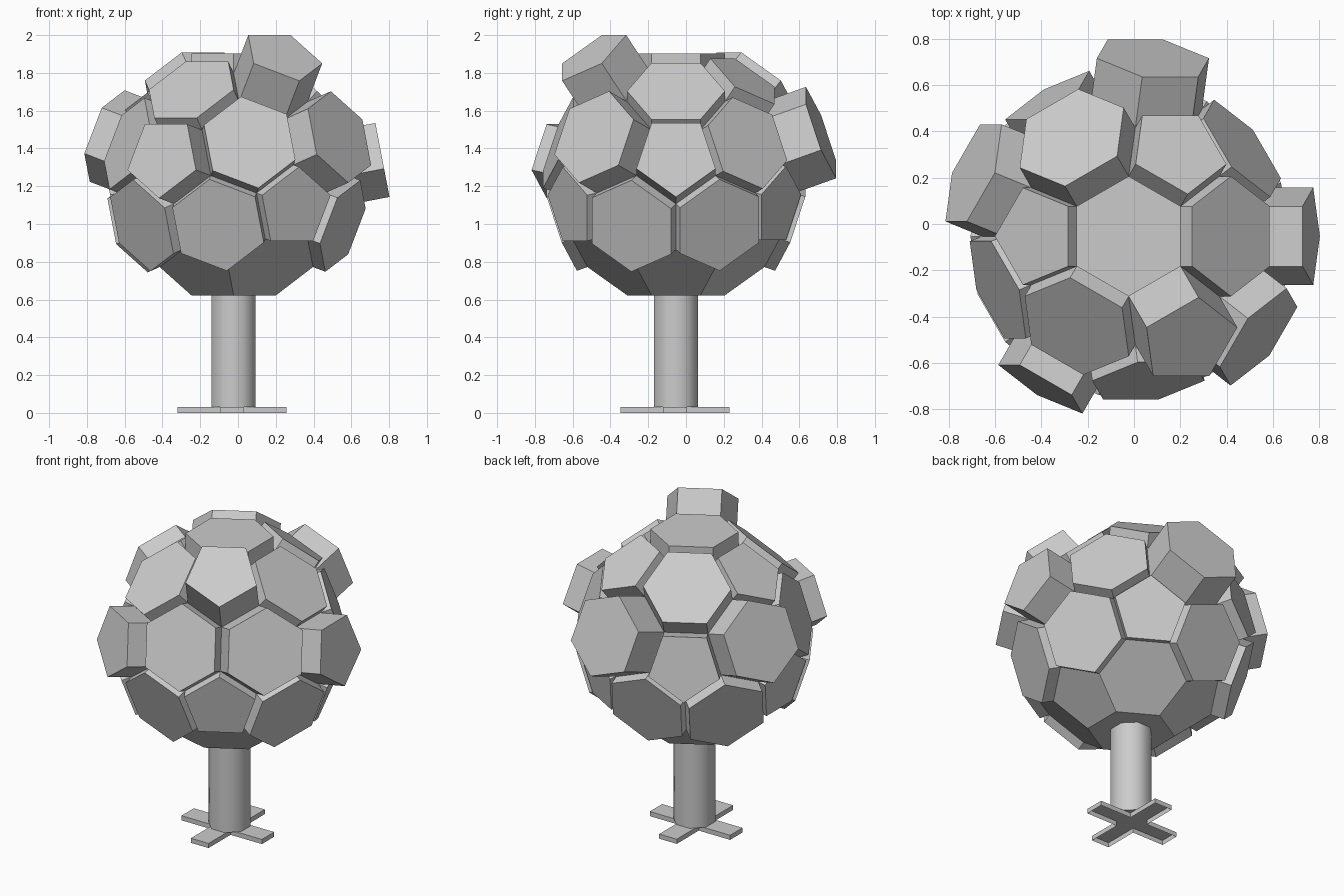
import bpy, bmesh, math
from mathutils import Vector

cube = bpy.data.objects.get("Cube")
if cube:
    bpy.data.objects.remove(cube, do_unlink=True)

# One plain grey for everything
grey = bpy.data.materials.new("light_grey")
grey.use_nodes = True
grey.diffuse_color = (0.6, 0.6, 0.6, 1)
grey.node_tree.nodes["Principled BSDF"].inputs["Base Color"].default_value = (0.6, 0.6, 0.6, 1)

EDGE = 0.259
CENTRE = Vector((-0.023, -0.053, 1.21))


def finish(bm, name):
    mesh = bpy.data.meshes.new(name)
    bm.to_mesh(mesh)
    bm.free()
    mesh.materials.append(grey)
    obj = bpy.data.objects.new(name, mesh)
    bpy.context.scene.collection.objects.link(obj)
    return obj


def direction(polar, azimuth):
    p, a = math.radians(polar), math.radians(azimuth)
    return Vector((math.sin(p) * math.cos(a), math.sin(p) * math.sin(a), math.cos(p)))


def ball_corners():
    """Corners of a ball of pentagons and hexagons, one hexagon facing up."""
    tips = [direction(37.377, a) for a in (60, 180, 300)]
    tips += [direction(79.188, a) for a in (0, 120, 240)]
    tips += [-t for t in tips]
    size = 2.8532 * EDGE
    return [(u * 2 + v) * size / 3 for u in tips for v in tips
            if u != v and (u - v).length < 1.2]


# Rings of panels: polar angle, then azimuth -> how far the panel stands out
RINGS = [
    (0, {0: 0.105}),
    (37.377, {60: 0.1, 180: 0.06, 300: 0.255}),
    (41.810, {0: 0.075, 120: 0.15, 240: 0.085}),
    (70.529, {37.76: 0.07, 82.24: 0.235, 157.76: 0.18,
              202.24: 0.06, 277.76: 0.08, 322.24: 0.165}),
    (79.188, {0: 0.195, 120: 0.1, 240: 0.16}),
    (100.812, {60: 0.04, 180: 0.05, 300: 0.06}),
    (109.471, {22.24: 0.06, 97.76: 0.06, 142.24: 0.085,
               217.76: 0.065, 262.24: 0.06, 337.76: 0.075}),
    (138.190, {60: 0, 180: 0, 300: 0}),
    (142.623, {0: 0, 120: 0, 240: 0}),
    (180, {0: 0}),
]


def add_panel(bm, corners, normal, depth):
    """One flat panel, pushed straight out with side walls when it has depth."""
    reach = max(c.dot(normal) for c in corners)
    ring = [c for c in corners if c.dot(normal) > reach - 0.02 * EDGE]
    side = normal.orthogonal().normalized()
    up = normal.cross(side)
    ring.sort(key=lambda c: math.atan2(c.dot(up), c.dot(side)))
    top = [bm.verts.new(CENTRE + c + normal * depth) for c in ring]
    bm.faces.new(top)
    if depth > 0:
        base = [bm.verts.new(CENTRE + c) for c in ring]
        for i in range(len(ring)):
            j = (i + 1) % len(ring)
            bm.faces.new((base[i], base[j], top[j], top[i]))


# Faceted ball
bm = bmesh.new()
corners = ball_corners()
for polar, panels in RINGS:
    for azimuth, depth in panels.items():
        add_panel(bm, corners, direction(polar, azimuth), depth)
bmesh.ops.remove_doubles(bm, verts=bm.verts, dist=0.0005)
finish(bm, "faceted_ball")

# Post: eight-sided, softly shaded
bm = bmesh.new()
sides = 8
rings = []
for z in (0.03, 0.66):
    rings.append([bm.verts.new((CENTRE.x + 0.126 * math.cos((i + 0.5) * math.tau / sides),
                                CENTRE.y + 0.126 * math.sin((i + 0.5) * math.tau / sides), z))
                  for i in range(sides)])
for i in range(sides):
    j = (i + 1) % sides
    face = bm.faces.new((rings[0][i], rings[0][j], rings[1][j], rings[1][i]))
    face.smooth = True
bm.faces.new(rings[0][::-1])
bm.faces.new(rings[1])
finish(bm, "post")

# Foot: a flat cross, open underneath
bm = bmesh.new()
long, half, thick = 0.288, 0.063, 0.03
outline = []
for k in range(4):
    c, s = math.cos(k * math.pi / 2), math.sin(k * math.pi / 2)
    for x, y in ((half, -half), (long, -half), (long, half)):
        outline.append((-0.032 + c * x - s * y, -0.058 + s * x + c * y))
low = [bm.verts.new((x, y, 0)) for x, y in outline]
high = [bm.verts.new((x, y, thick)) for x, y in outline]
bm.faces.new(high)
for i in range(len(outline)):
    j = (i + 1) % len(outline)
    bm.faces.new((low[i], low[j], high[j], high[i]))
finish(bm, "cross_foot")
